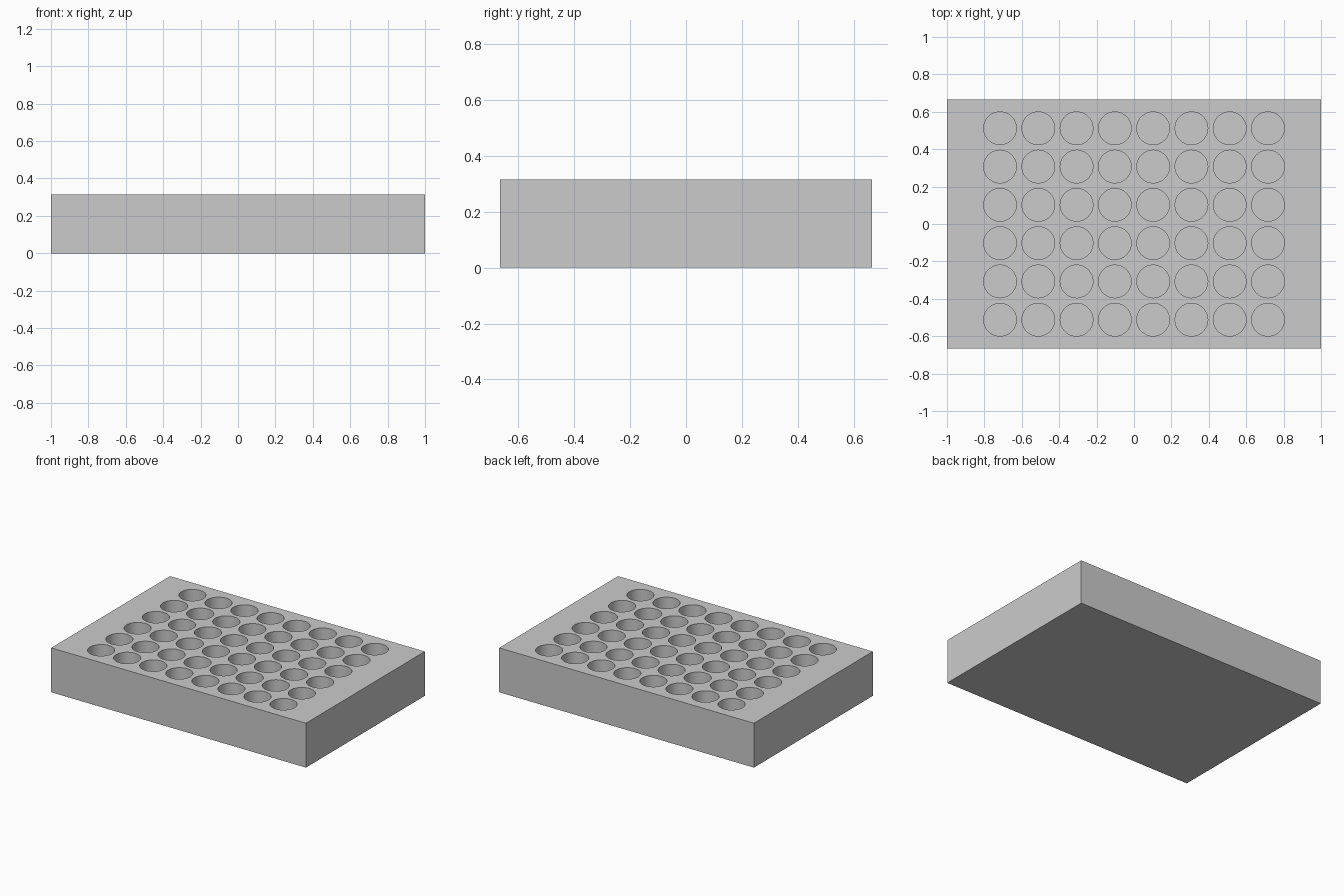
import bpy
import bmesh
import math
from mathutils import Matrix

WIDTH, DEPTH, HEIGHT = 2.0, 1.333, 0.315
COLUMNS, ROWS, PITCH = 8, 6, 0.2047
WELL_RADIUS, WELL_FLOOR, WELL_SIDES = 0.0875, 0.04, 48

cube = bpy.data.objects.get("Cube")
if cube:
    bpy.data.objects.remove(cube, do_unlink=True)


def make_object(name, bm):
    mesh = bpy.data.meshes.new(name)
    bm.to_mesh(mesh)
    bm.free()
    obj = bpy.data.objects.new(name, mesh)
    bpy.context.collection.objects.link(obj)
    return obj


# Plain grey plastic
grey = bpy.data.materials.new("grey_plastic")
grey.use_nodes = True
colour = (0.6, 0.6, 0.6, 1)
grey.diffuse_color = colour
grey.node_tree.nodes["Principled BSDF"].inputs["Base Color"].default_value = colour

# Solid rectangular block
bm = bmesh.new()
bmesh.ops.create_cube(bm, size=1, matrix=Matrix.Translation((0, 0, HEIGHT / 2))
                      @ Matrix.Diagonal((WIDTH, DEPTH, HEIGHT, 1)))
plate = make_object("well_plate", bm)
plate.data.materials.append(grey)

# Grid of round cutters, open through the top
bm = bmesh.new()
cut_height = HEIGHT - WELL_FLOOR + 0.1
for column in range(COLUMNS):
    for row in range(ROWS):
        x = (column - (COLUMNS - 1) / 2) * PITCH
        y = (row - (ROWS - 1) / 2) * PITCH
        bmesh.ops.create_cone(bm, cap_ends=True, segments=WELL_SIDES,
                              radius1=WELL_RADIUS, radius2=WELL_RADIUS, depth=cut_height,
                              matrix=Matrix.Translation((x, y, WELL_FLOOR + cut_height / 2)))
cutter = make_object("well_cutter", bm)
cutter.data.materials.append(grey)
cutter.hide_render = True

# Sink the flat-bottomed wells into the block
bpy.ops.object.select_all(action='DESELECT')
bpy.context.view_layer.objects.active = plate
plate.select_set(True)
wells = plate.modifiers.new("wells", 'BOOLEAN')
wells.operation = 'DIFFERENCE'
wells.solver = 'EXACT'
wells.object = cutter
bpy.ops.object.modifier_apply(modifier=wells.name)
bpy.data.objects.remove(cutter, do_unlink=True)

# Smooth well walls with crisp rims
bpy.ops.object.shade_smooth_by_angle(angle=math.radians(30))
